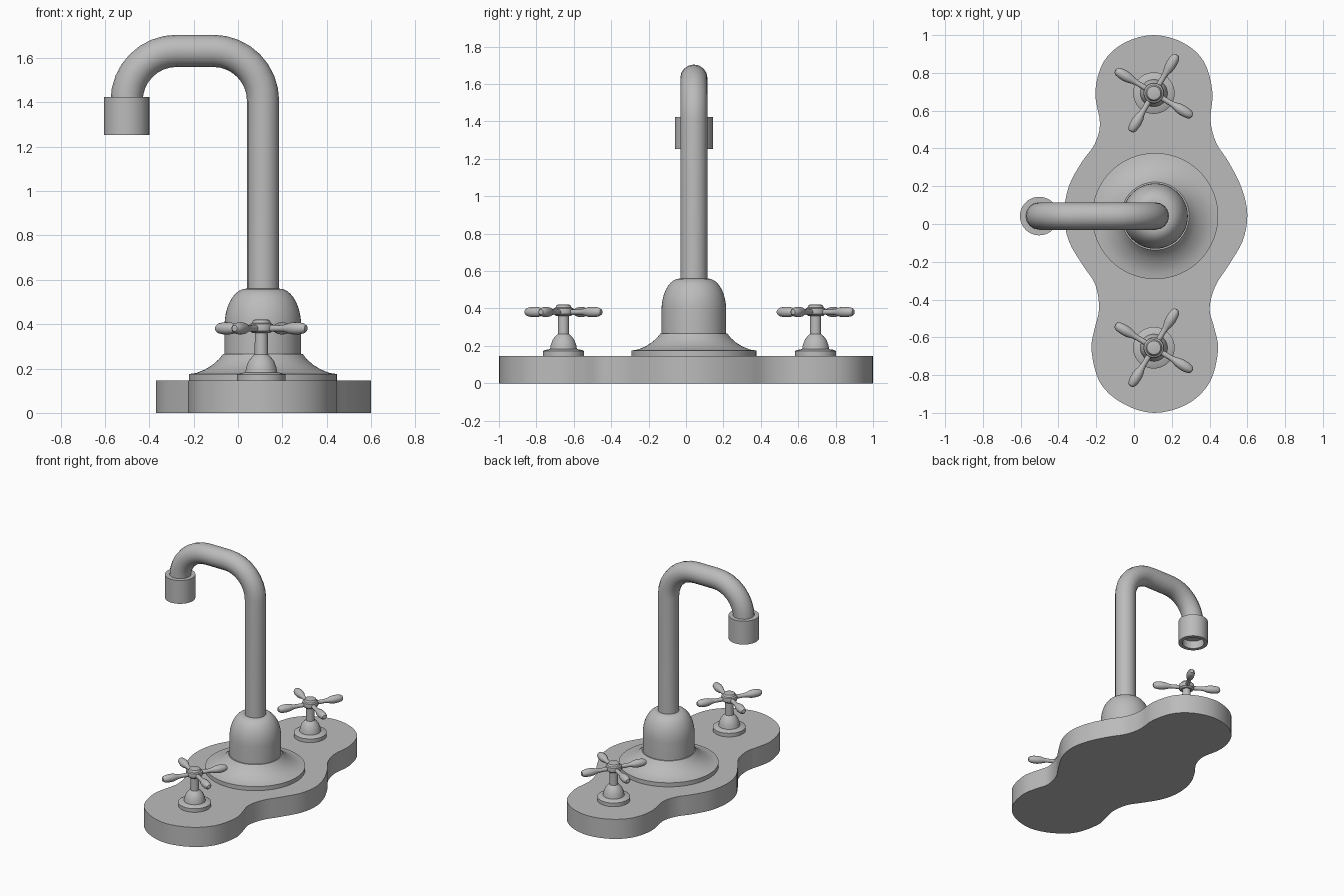
import bpy, bmesh, math
from mathutils import Matrix, Vector

cube = bpy.data.objects.get("Cube")
if cube:
    bpy.data.objects.remove(cube)

metal = bpy.data.materials.new("brushed_grey")
metal.use_nodes = True
metal.diffuse_color = (0.5, 0.5, 0.5, 1)
metal.node_tree.nodes["Principled BSDF"].inputs["Base Color"].default_value = (0.5, 0.5, 0.5, 1)

CX, CY = 0.11, 0.042        # spout axis
DECK = 0.145                # top of the base plate


def finish(obj, angle=35):
    obj.data.materials.clear()
    obj.data.materials.append(metal)
    bpy.ops.object.select_all(action='DESELECT')
    obj.select_set(True)
    bpy.context.view_layer.objects.active = obj
    bpy.ops.object.shade_smooth_by_angle(angle=math.radians(angle))
    return obj


def from_bmesh(name, bm):
    bmesh.ops.recalc_face_normals(bm, faces=bm.faces)
    mesh = bpy.data.meshes.new(name)
    bm.to_mesh(mesh)
    bm.free()
    obj = bpy.data.objects.new(name, mesh)
    bpy.context.collection.objects.link(obj)
    return obj


def lathe(name, profile, matrix, steps=40):
    """Turn an (r, z) profile about z, then place it."""
    bm = bmesh.new()
    verts = [bm.verts.new((r, 0, z)) for r, z in profile]
    edges = [bm.edges.new(pair) for pair in zip(verts, verts[1:])]
    bmesh.ops.spin(bm, geom=verts + edges, cent=(0, 0, 0), axis=(0, 0, 1),
                   angle=math.tau, steps=steps, use_merge=True)
    bmesh.ops.remove_doubles(bm, verts=bm.verts, dist=1e-5)
    bmesh.ops.transform(bm, matrix=matrix, verts=bm.verts)
    return finish(from_bmesh(name, bm))


def spline(points, n=4):
    """Closed smooth curve through the points."""
    out = []
    for i in range(len(points)):
        a, b, c, d = (Vector(points[(i + k) % len(points)]) for k in (-1, 0, 1, 2))
        for j in range(n):
            t = j / n
            out.append(b + t * ((c - a) / 2 + t * (a - 2.5 * b + 2 * c - d / 2
                       + t * (1.5 * (b - c) + (d - a) / 2))))
    return out


# Base plate: three-lobed outline, extruded
right_side = [(.105, 1), (.26, .96), (.37, .86), (.415, .7), (.405, .55), (.435, .43),
              (.5, .33), (.57, .19), (.6, .05), (.575, -.09), (.5, -.22), (.43, -.33),
              (.4, -.45), (.425, -.55), (.445, -.67), (.4, -.84), (.28, -.955)]
left_side = [(.105, -1), (-.06, -.95), (-.18, -.84), (-.225, -.67), (-.21, -.56),
             (-.185, -.45), (-.205, -.32), (-.27, -.22), (-.345, -.09), (-.37, .05),
             (-.345, .2), (-.275, .33), (-.21, .42), (-.18, .53), (-.205, .7),
             (-.16, .86), (-.05, .96)]
bm = bmesh.new()
floor = bm.faces.new([bm.verts.new((p.x, p.y, 0)) for p in spline(right_side + left_side)])
top = bmesh.ops.extrude_face_region(bm, geom=[floor], use_keep_orig=True)
bmesh.ops.translate(bm, vec=(0, 0, DECK),
                    verts=[v for v in top["geom"] if isinstance(v, bmesh.types.BMVert)])
finish(from_bmesh("base_plate", bm))

# Spout flange and dome
axis = Matrix.Translation((CX + .002, CY, 0))
lathe("spout_flange", [(0, DECK), (.334, DECK), (.334, .175), (.30, .18), (.262, .195),
                       (.225, .218), (.198, .242), (.18, .265), (0, .265)], axis, 64)
dome = [(.173, .255), (.173, .39)]
dome += [(.075 + .098 * math.cos(a), .39 + .17 * math.sin(a))
         for a in (math.pi / 2 * k / 9 for k in range(1, 10))]
lathe("spout_dome", dome + [(0, .56)], axis, 48)

# Spout pipe: riser, two bends and a short level run
R, LEVEL, TIP = .225, 1.632, -.502
path = [(CX + .003, .5)]
for centre, start in ((CX + .003 - R, 0), (TIP + R, math.pi / 2)):
    for k in range(9):
        a = start + math.pi / 2 * k / 8
        path.append((centre + R * math.cos(a), LEVEL - R + R * math.sin(a)))
path.append((TIP, 1.34))
curve = bpy.data.curves.new("spout_pipe", 'CURVE')
curve.dimensions = '3D'
curve.bevel_depth = .0725
curve.bevel_resolution = 6
curve.use_fill_caps = True
line = curve.splines.new('POLY')
line.points.add(len(path) - 1)
for point, (x, z) in zip(line.points, path):
    point.co = (x, CY, z, 1)
pipe = bpy.data.objects.new("spout_pipe", curve)
bpy.context.collection.objects.link(pipe)
bpy.ops.object.select_all(action='DESELECT')
pipe.select_set(True)
bpy.context.view_layer.objects.active = pipe
bpy.ops.object.convert(target='MESH')
finish(bpy.context.object)

# Hollow outlet nozzle
lathe("outlet_nozzle", [(0, 1.31), (.075, 1.31), (.075, 1.252), (.102, 1.252),
                        (.102, 1.424), (0, 1.424)], Matrix.Translation((TIP, CY, 0)))

# Cross handles
foot = [(0, DECK), (.11, DECK), (.11, .172), (.098, .178), (.072, .183), (.068, .205),
        (.058, .232), (.043, .252), (.03, .264), (.029, .37), (0, .37)]
hub = [(0, .36), (.04, .36), (.052, .37), (.055, .385), (.052, .4), (.043, .405),
       (.04, .412), (.036, .419), (.02, .422), (0, .422)]
arm = [(0, .03), (.015, .03), (.014, .1), (.017, .125), (.025, .15), (.028, .175),
       (.027, .2), (.023, .222), (.014, .235), (0, .238)]
for side, y in (("back", .693), ("front", -.655)):
    place = Matrix.Translation((.105, y, 0))
    lathe(side + "_handle_foot", foot, place)
    lathe(side + "_handle_hub", hub, place, 32)
    for k in range(4):
        turn = Matrix.Rotation(math.radians(59 + 90 * k), 4, 'Z')
        lathe(f"{side}_handle_arm_{k + 1}", arm,
              place @ Matrix.Translation((0, 0, .381)) @ turn @ Matrix.Rotation(math.pi / 2, 4, 'Y'), 16)
